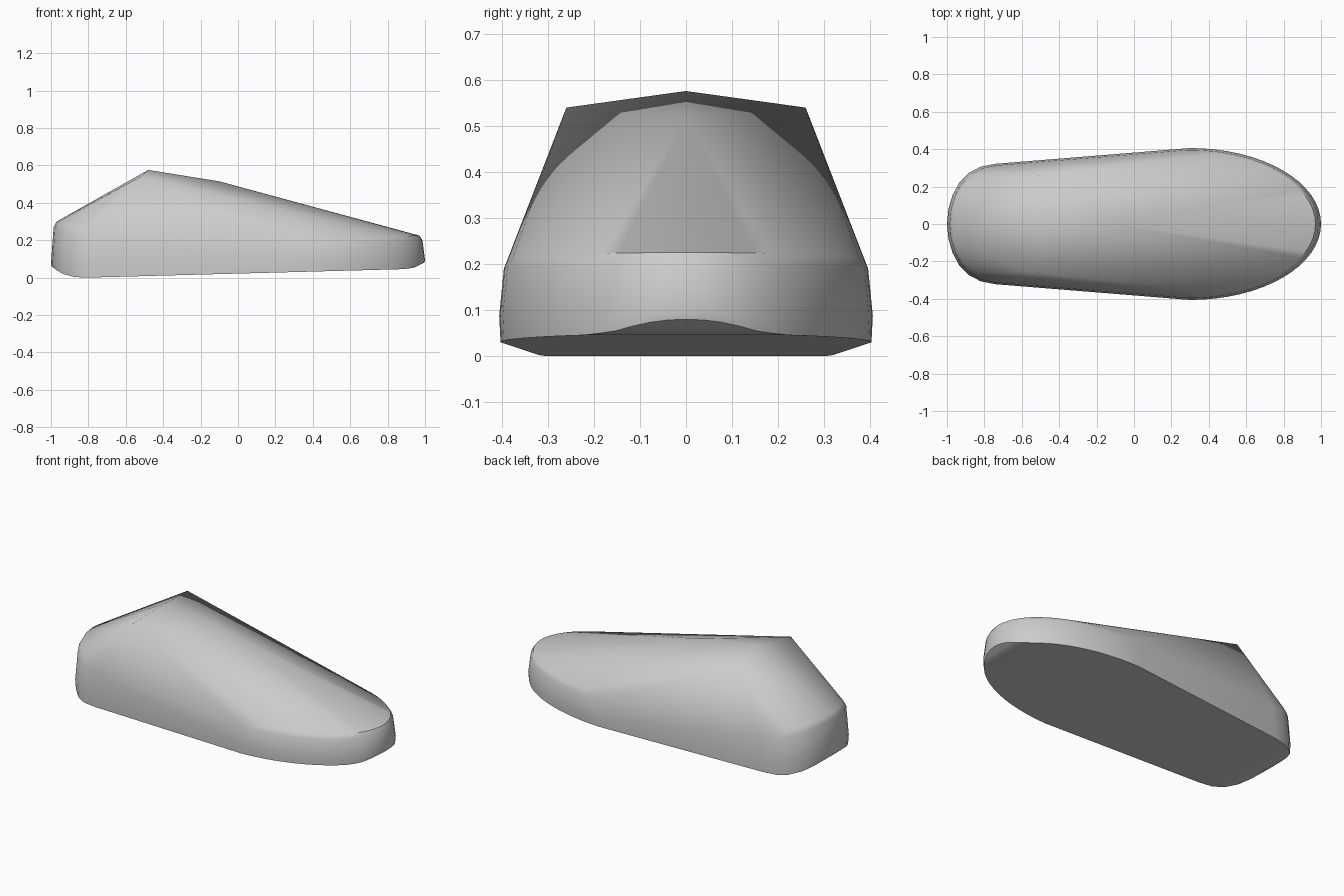
import bpy, bmesh, math

cube = bpy.data.objects.get("Cube")
if cube:
    bpy.data.objects.remove(cube, do_unlink=True)

grey = bpy.data.materials.new("plain grey")
grey.use_nodes = True
grey.diffuse_color = (0.6, 0.6, 0.6, 1)
grey.node_tree.nodes["Principled BSDF"].inputs["Base Color"].default_value = (0.6, 0.6, 0.6, 1)


def lerp_table(x, table):
    """Linear interpolation through (x, value) pairs."""
    for (x0, v0), (x1, v1) in zip(table, table[1:]):
        if x <= x1:
            return v0 + (v1 - v0) * max(0, (x - x0) / (x1 - x0))
    return table[-1][1]


# Half outline of the sole: rounded heel, straight flank, elliptical toe
heel = [(-1, 0), (-0.992, 0.08), (-0.97, 0.155), (-0.935, 0.22),
        (-0.88, 0.275), (-0.82, 0.306), (-0.74, 0.322)]
toe = [(0.3 + 0.7 * math.sin(a), 0.406 * math.cos(a))
       for a in (math.pi / 2 * i / 16 for i in range(17))]
outline = heel + toe

# Height of each level along the length
sole = [(-1, 0.06), (-0.96, 0.03), (-0.92, 0.012), (-0.87, 0.002), (-0.82, 0),
        (0.9, 0.046), (0.95, 0.055), (1, 0.08)]
waist = [(-1, 0.075), (1, 0.095)]
shoulder = [(-1, 0.27), (-0.9, 0.235), (-0.75, 0.2), (0.3, 0.19), (1, 0.2)]
rim = [(-1, 0.3), (-0.9, 0.265), (-0.75, 0.225), (0.3, 0.21), (1, 0.225)]

bm = bmesh.new()


def add_ring(inset, heights):
    for x, y in outline:
        z = lerp_table(x, heights)
        for side in (-1, 1):
            bm.verts.new((x * (1 - inset), side * y * (1 - inset * 1.8), z))


add_ring(0.004, sole)
add_ring(0, waist)
add_ring(0.014, shoulder)
add_ring(0.03, rim)

# Raised instep: two side corners and a central ridge
for point in [(-0.52, -0.26, 0.54), (-0.52, 0.26, 0.54),
              (-0.48, 0, 0.576), (-0.1, 0, 0.515)]:
    bm.verts.new(point)

bmesh.ops.remove_doubles(bm, verts=bm.verts, dist=0.001)
hull = bmesh.ops.convex_hull(bm, input=bm.verts)
unused = {v for v in bm.verts if not v.link_faces}
bmesh.ops.delete(bm, geom=list(unused), context="VERTS")
bmesh.ops.recalc_face_normals(bm, faces=bm.faces)

mesh = bpy.data.meshes.new("shoe_form")
bm.to_mesh(mesh)
bm.free()
mesh.materials.append(grey)
shoe = bpy.data.objects.new("shoe_form", mesh)
bpy.context.collection.objects.link(shoe)
bpy.ops.object.select_all(action="DESELECT")
shoe.select_set(True)
bpy.context.view_layer.objects.active = shoe
bpy.ops.object.shade_smooth_by_angle(angle=math.radians(40))
